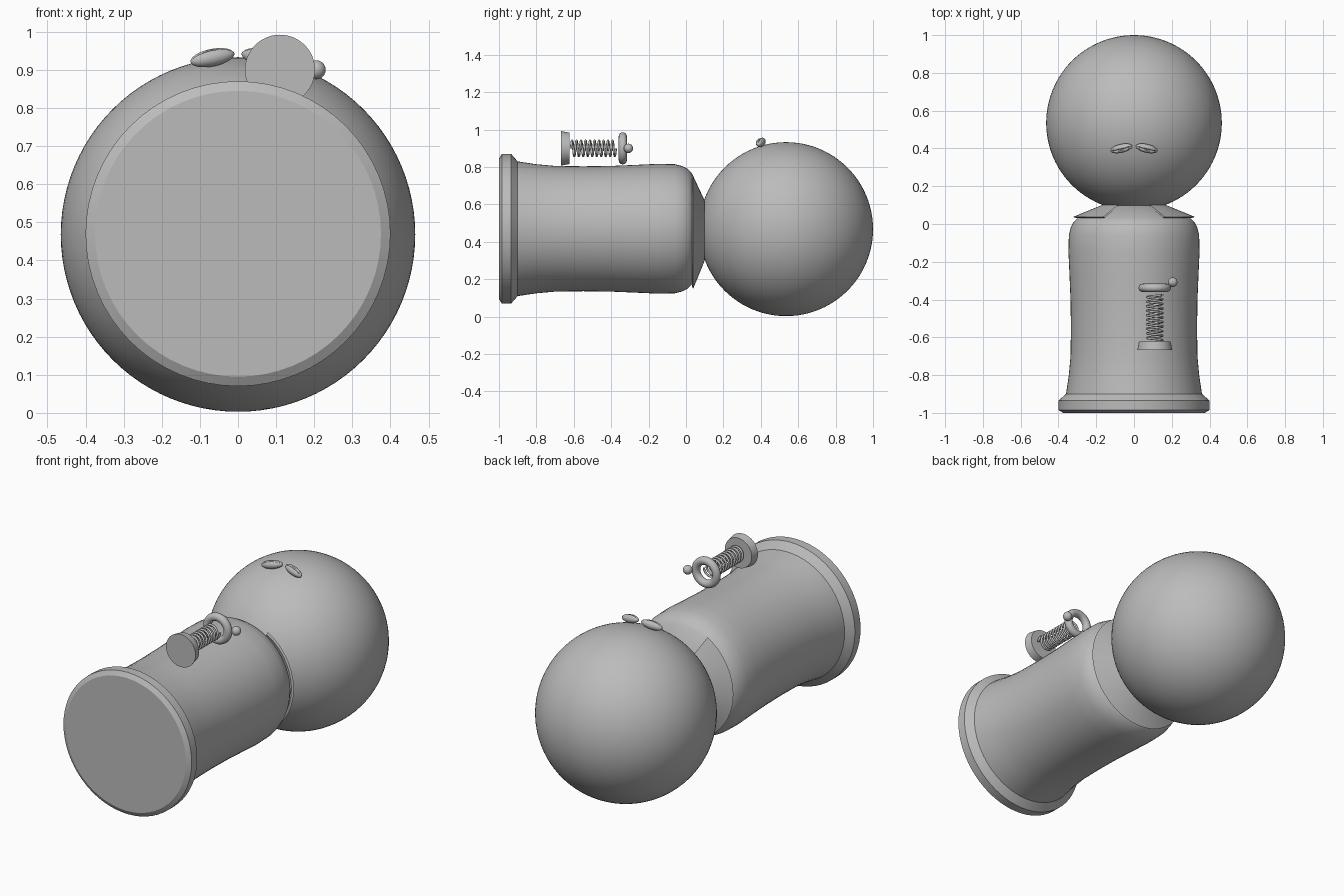
import bpy, bmesh, math
from mathutils import Matrix, Vector

if "Cube" in bpy.data.objects:
    bpy.data.objects.remove(bpy.data.objects["Cube"], do_unlink=True)

grey = bpy.data.materials.new("plain grey")
grey.use_nodes = True
colour = (0.5, 0.5, 0.5, 1)
grey.diffuse_color = colour
grey.node_tree.nodes["Principled BSDF"].inputs["Base Color"].default_value = colour

AXIS_Z = 0.47
GADGET = Vector((0.11, 0, 0.90))


def finish(bm, name, location=(0, 0, 0), angle=30):
    """Turn a bmesh into a smooth shaded object with sharp creases."""
    bmesh.ops.remove_doubles(bm, verts=bm.verts, dist=0.0001)
    bmesh.ops.recalc_face_normals(bm, faces=bm.faces)
    mesh = bpy.data.meshes.new(name)
    bm.to_mesh(mesh)
    bm.free()
    mesh.materials.append(grey)
    obj = bpy.data.objects.new(name, mesh)
    obj.location = location
    bpy.context.collection.objects.link(obj)
    bpy.ops.object.select_all(action="DESELECT")
    obj.select_set(True)
    bpy.context.view_layer.objects.active = obj
    bpy.ops.object.shade_smooth_by_angle(angle=math.radians(angle))
    return obj


def lathe(name, profile, location, steps=64, gap=0, closed=False):
    """Spin (y, radius) points around the y axis, leaving a gap at the top."""
    bm = bmesh.new()
    verts = [bm.verts.new((0, y, r)) for y, r in profile]
    pairs = list(zip(verts, verts[1:]))
    if closed:
        pairs.append((verts[-1], verts[0]))
    edges = [bm.edges.new(p) for p in pairs]
    bmesh.ops.rotate(bm, verts=verts, matrix=Matrix.Rotation(gap, 3, "Y"))
    bmesh.ops.spin(bm, geom=verts + edges, cent=(0, 0, 0), axis=(0, 1, 0),
                   angle=math.tau - 2 * gap, steps=steps)
    return finish(bm, name, location)


def ball(name, radius, location, segments=64):
    bm = bmesh.new()
    bmesh.ops.create_uvsphere(bm, u_segments=segments, v_segments=segments // 2,
                              radius=radius)
    return finish(bm, name, location, 60)


# Body lying along y, with its flanged foot
centre = (0, 0, AXIS_Z)
lathe("base_flange", [(-1, 0), (-1, 0.375), (-0.985, 0.4), (-0.935, 0.4),
                      (-0.9, 0.36), (-0.9, 0)], centre)
lathe("body", [(-0.9, 0.36), (-0.8, 0.345), (-0.7, 0.336), (-0.55, 0.334),
               (-0.4, 0.336), (-0.28, 0.341), (-0.15, 0.347), (-0.06, 0.345),
               (-0.02, 0.335), (0.01, 0.32), (0.03, 0.3), (0.1, 0.15),
               (0.12, 0)], centre)

# Collar sheet, open at the top
lathe("collar", [(0.038, 0.322), (0.1, 0.17), (0.095, 0.163), (0.033, 0.31)],
      centre, gap=math.radians(30), closed=True)

# Head
ball("head", 0.465, (0, 0.535, 0.468), 96)

# Bean shaped eyes with a lengthwise groove
for name, side in (("left_eye", 1), ("right_eye", -1)):
    bm = bmesh.new()
    bmesh.ops.create_uvsphere(bm, u_segments=32, v_segments=16, radius=1,
                              matrix=Matrix.Rotation(math.pi / 2, 4, "Y"))
    for v in bm.verts:
        groove = 0.3 * max(0, 1 - abs(v.co.y) / 0.25) if v.co.z > 0 else 0
        v.co.z *= 1 - groove
        v.co = Vector((v.co.x * 0.06, v.co.y * 0.023, v.co.z * 0.023))
    eye = finish(bm, name, (side * 0.067, 0.4, 0.932), 40)
    eye.rotation_euler = (math.radians(15), math.radians(side * 11),
                          math.radians(side * -13))

# Spring gadget: plate, coil, ring and small ball
lathe("gadget_plate", [(-0.667, 0), (-0.667, 0.092), (-0.623, 0.084),
                       (-0.623, 0)], GADGET, 48)
lathe("gadget_ring",
      [(-0.338 + 0.022 * math.cos(i * math.tau / 16),
        0.064 + 0.022 * math.sin(i * math.tau / 16)) for i in range(16)],
      GADGET, 48, closed=True)
ball("gadget_ball", 0.025, (0.205, -0.308, 0.9), 24)

# Coil: a helix of circular sections
TURNS, PER_TURN, SIDES = 10, 24, 8
bm = bmesh.new()
previous = None
for i in range(TURNS * PER_TURN + 1):
    a = i * math.tau / PER_TURN
    y = -0.615 + 0.24 * i / (TURNS * PER_TURN)
    out = Vector((math.cos(a), 0, math.sin(a)))
    ring = []
    for k in range(SIDES):
        b = k * math.tau / SIDES
        point = out * (0.041 + 0.006 * math.cos(b))
        point.y = y + 0.006 * math.sin(b)
        ring.append(bm.verts.new(point))
    if previous:
        for k in range(SIDES):
            n = (k + 1) % SIDES
            bm.faces.new((previous[k], previous[n], ring[n], ring[k]))
    else:
        bm.faces.new(ring)
    previous = ring
bm.faces.new(previous)
finish(bm, "gadget_spring", GADGET, 60)
